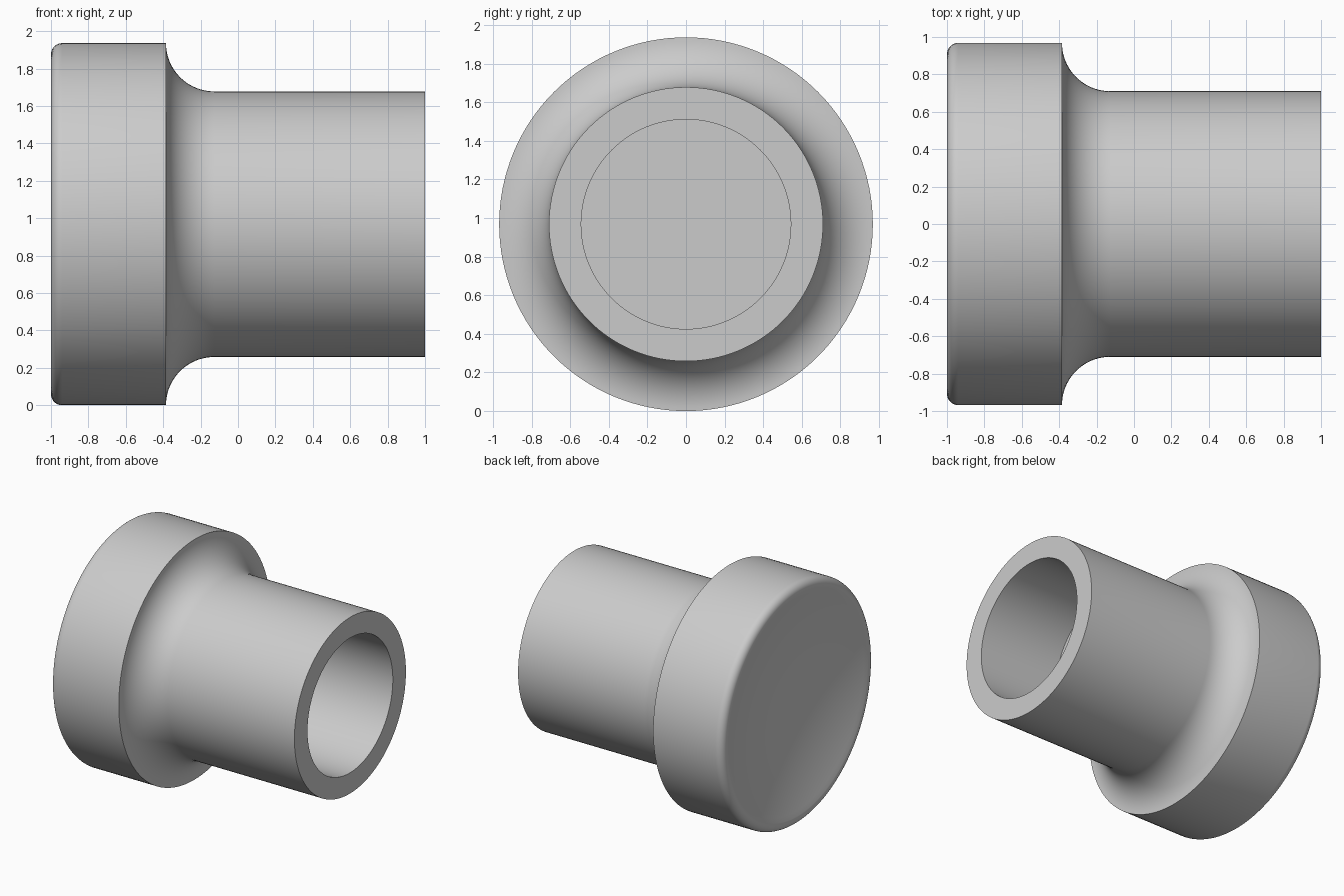
import bpy, bmesh
from math import sin, cos, pi, radians

cube = bpy.data.objects.get("Cube")
if cube:
    bpy.data.objects.remove(cube, do_unlink=True)

SEGMENTS = 128
FLANGE_R, TUBE_R, BORE_R = 0.968, 0.71, 0.543
BACK, SHOULDER, MOUTH, BORE_FLOOR = -1.0, -0.385, 1.0, 0.29
EDGE_R = 0.06
FILLET_R = FLANGE_R - TUBE_R
DISH_ANGLE = 17
RIM_X, RIM_R = BACK + EDGE_R, FLANGE_R - EDGE_R
REACH = RIM_R / sin(radians(DISH_ANGLE))


def arc(cx, cr, radius, start, end, steps):
    """Points (x, radius) on a circular arc, angles in degrees."""
    angles = [radians(start + (end - start) * i / steps) for i in range(steps + 1)]
    return [(cx + radius * cos(a), cr + radius * sin(a)) for a in angles]


def lathe_x(name, profile, material):
    """Revolve an (x, radius) profile about the x axis and cap both ends."""
    bm = bmesh.new()
    rings = []
    for x, r in profile:
        rings.append([bm.verts.new((x, r * cos(2 * pi * i / SEGMENTS),
                                    r * sin(2 * pi * i / SEGMENTS)))
                      for i in range(SEGMENTS)])
    for a, b in zip(rings, rings[1:]):
        for i in range(SEGMENTS):
            j = (i + 1) % SEGMENTS
            bm.faces.new((a[i], a[j], b[j], b[i]))
    bm.faces.new(rings[0])
    bm.faces.new(rings[-1])
    bmesh.ops.recalc_face_normals(bm, faces=bm.faces)
    mesh = bpy.data.meshes.new(name)
    bm.to_mesh(mesh)
    bm.free()
    mesh.materials.append(material)
    obj = bpy.data.objects.new(name, mesh)
    bpy.context.collection.objects.link(obj)
    return obj


# Plain grey
grey = bpy.data.materials.new("grey")
grey.use_nodes = True
colour = (0.6, 0.6, 0.6, 1)
grey.diffuse_color = colour
grey.node_tree.nodes["Principled BSDF"].inputs["Base Color"].default_value = colour

# Spherical hollow in the closed end, running tangent into the rounded edge
profile = arc(RIM_X - REACH * cos(radians(DISH_ANGLE)), 0, REACH - EDGE_R,
              0.3, DISH_ANGLE, 24)[:-1]
profile += arc(RIM_X, RIM_R, EDGE_R, 180 + DISH_ANGLE, 90, 10)
# Hollow fillet, tube wall, then the blind bore
profile += arc(SHOULDER + FILLET_R, FLANGE_R, FILLET_R, 180, 270, 20)
profile += [(MOUTH, TUBE_R), (MOUTH, BORE_R), (BORE_FLOOR, BORE_R)]

body = lathe_x("flanged_sleeve", profile, grey)
body.location = (0, 0, FLANGE_R)

bpy.ops.object.select_all(action='DESELECT')
body.select_set(True)
bpy.context.view_layer.objects.active = body
bpy.ops.object.shade_smooth_by_angle(angle=radians(30))
